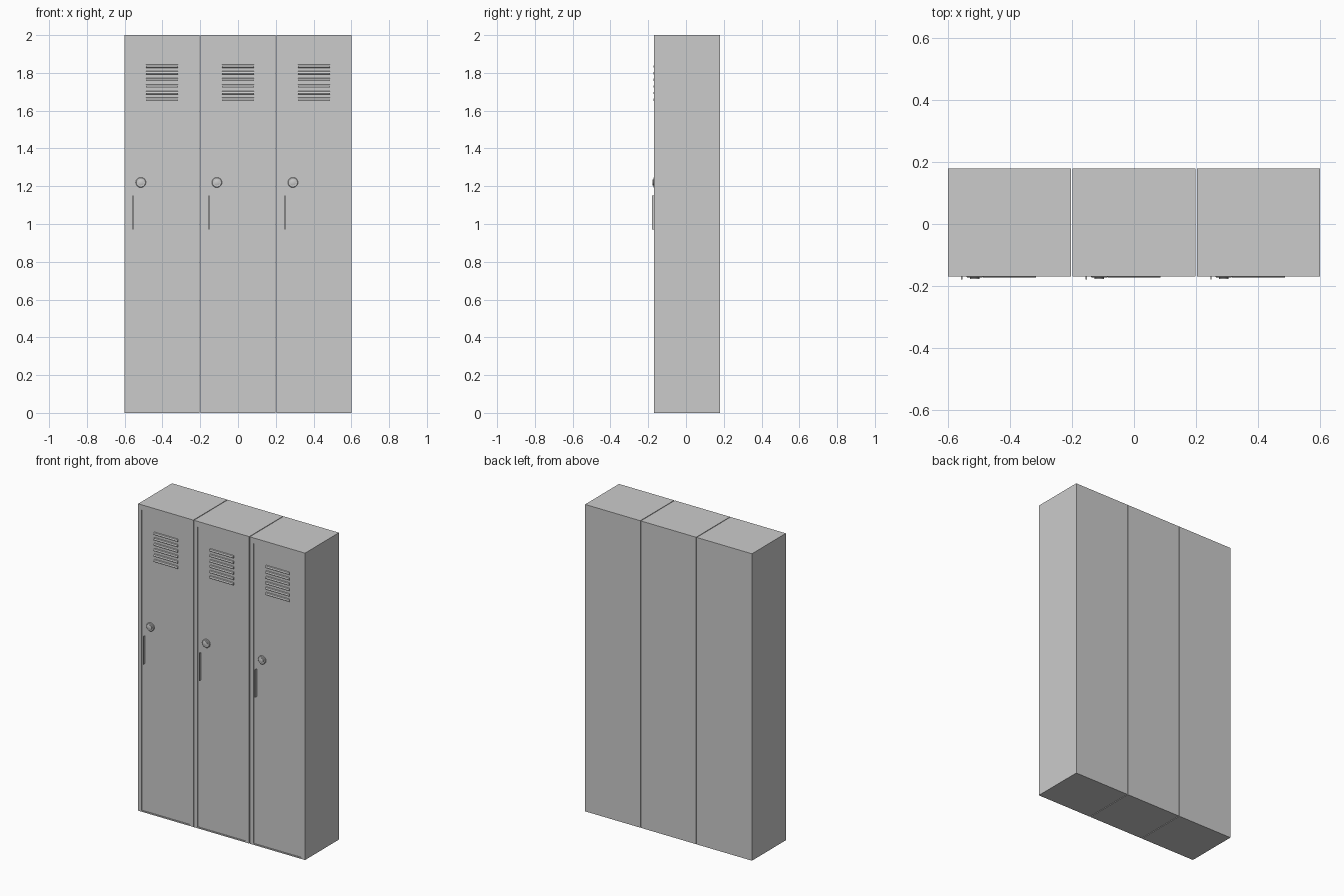
import bpy, bmesh, math
from mathutils import Vector

if "Cube" in bpy.data.objects:
    bpy.data.objects.remove(bpy.data.objects["Cube"])

PITCH, W, H = 0.4025, 0.398, 2.0
FRONT, BACK = -0.169, 0.18
DOOR = FRONT + 0.005          # recessed door plane


def finish(name, bm, smooth=False):
    bmesh.ops.recalc_face_normals(bm, faces=bm.faces)
    me = bpy.data.meshes.new(name)
    bm.to_mesh(me)
    bm.free()
    ob = bpy.data.objects.new(name, me)
    bpy.context.collection.objects.link(ob)
    if smooth:
        bpy.context.view_layer.objects.active = ob
        ob.select_set(True)
        bpy.ops.object.shade_smooth_by_angle(angle=math.radians(35))
        ob.select_set(False)
    return ob


def add_box(bm, x0, x1, y0, y1, z0, z1):
    vs = bmesh.ops.create_cube(bm, size=1)["verts"]
    for v in vs:
        v.co = Vector((x1 if v.co.x > 0 else x0,
                       y1 if v.co.y > 0 else y0,
                       z1 if v.co.z > 0 else z0))
    return vs


def add_extrusion(bm, profile, x0, x1):
    # closed (y, z) profile swept along x
    a = [bm.verts.new((x0, y, z)) for y, z in profile]
    b = [bm.verts.new((x1, y, z)) for y, z in profile]
    n = len(profile)
    bm.faces.new(a)
    bm.faces.new(b[::-1])
    for i in range(n):
        j = (i + 1) % n
        bm.faces.new((a[i], b[i], b[j], a[j]))


def make_cabinet(name, cx):
    # cabinet box with the door panel set back inside the front frame
    bm = bmesh.new()
    add_box(bm, cx - W / 2, cx + W / 2, FRONT, BACK, 0, H)
    bm.normal_update()
    door = min(bm.faces, key=lambda f: f.calc_center_median().y)
    bmesh.ops.inset_individual(bm, faces=[door], thickness=0.02)
    for v in door.verts:
        v.co.x = cx + math.copysign(W / 2 - 0.025, v.co.x - cx)
        v.co.z = H - 0.035 if v.co.z > 1 else 0.008
    panel = bmesh.ops.extrude_discrete_faces(bm, faces=[door])["faces"][0]
    for v in panel.verts:
        v.co.y = DOOR
    finish(name, bm)


def make_vents(name, cx):
    # six small louvres
    bm = bmesh.new()
    for i in range(6):
        z = 1.66 + i * 0.0352
        add_extrusion(bm, [(DOOR + 0.001, z + 0.009), (DOOR - 0.006, z + 0.006),
                           (DOOR - 0.009, z - 0.004), (DOOR - 0.007, z - 0.008),
                           (DOOR + 0.001, z - 0.009)], cx - 0.085, cx + 0.085)
    finish(name, bm)


def make_lock(name, cx, cz):
    # stepped round lock turned about the y axis
    profile = [(0.027, DOOR + 0.001), (0.027, -0.170), (0.024, -0.173),
               (0.015, -0.173), (0.015, -0.177), (0.013, -0.178)]
    bm = bmesh.new()
    n = 32
    rings = [[bm.verts.new((cx + r * math.cos(2 * math.pi * i / n), y,
                            cz + r * math.sin(2 * math.pi * i / n)))
              for i in range(n)] for r, y in profile]
    for a, b in zip(rings, rings[1:]):
        for i in range(n):
            j = (i + 1) % n
            bm.faces.new((a[i], a[j], b[j], b[i]))
    bm.faces.new(rings[0])
    bm.faces.new(rings[-1])
    finish(name, bm, smooth=True)


def make_handle(name, cx):
    # thin upright pull fin
    bm = bmesh.new()
    add_box(bm, cx - 0.002, cx + 0.002, -0.18, DOOR + 0.001, 0.97, 1.15)
    finish(name, bm)


for k, side in enumerate(("left", "middle", "right")):
    cx = (k - 1) * PITCH
    make_cabinet(side + "_cabinet", cx)
    make_vents(side + "_vents", cx)
    make_lock(side + "_lock", cx - 0.112, 1.22)
    make_handle(side + "_handle", cx - 0.154)
